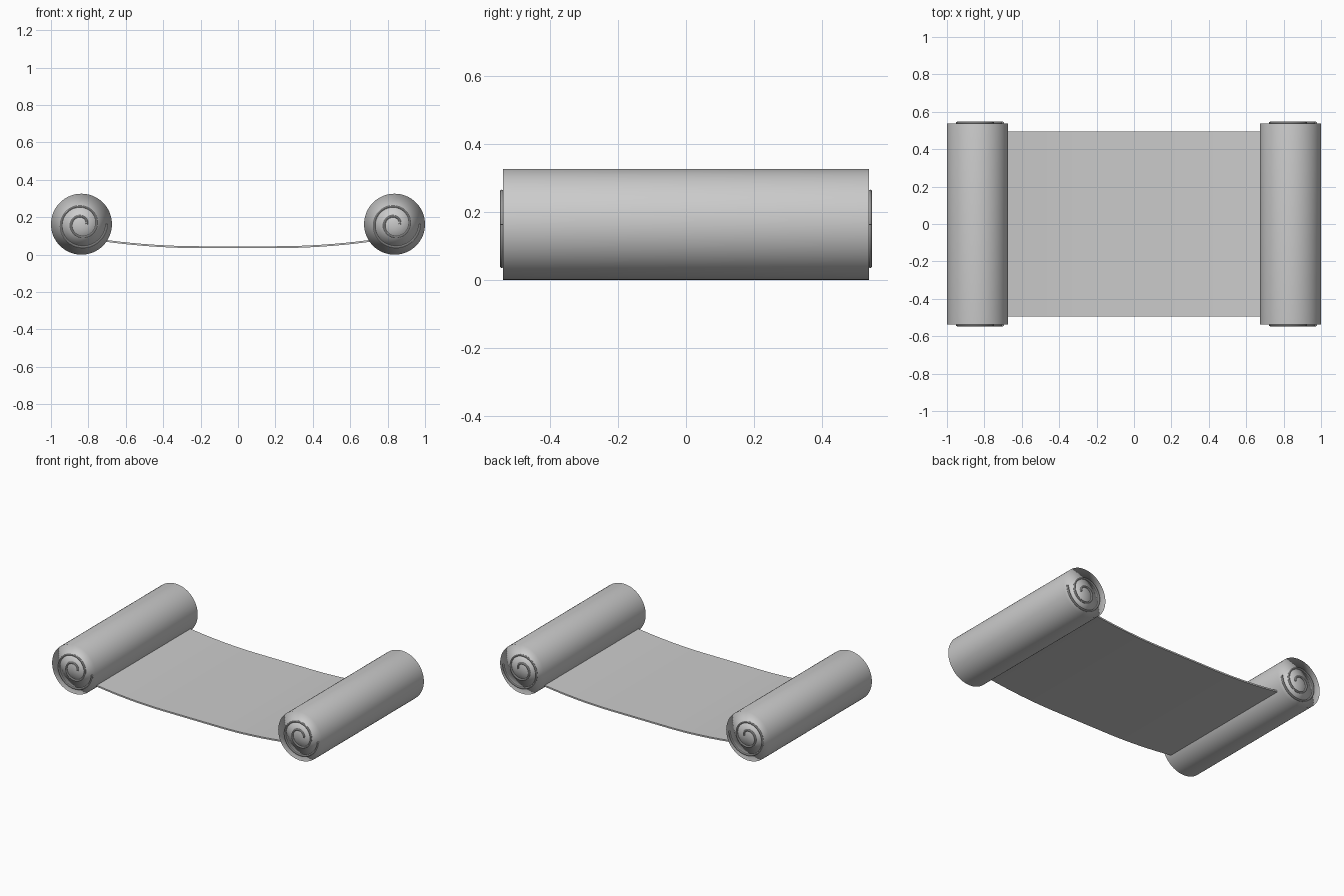
import bpy, bmesh, math

if "Cube" in bpy.data.objects:
    bpy.data.objects.remove(bpy.data.objects["Cube"], do_unlink=True)

paper = bpy.data.materials.new("paper_grey")
paper.use_nodes = True
COLOR = (0.6, 0.6, 0.6, 1)
paper.diffuse_color = COLOR
paper.node_tree.nodes["Principled BSDF"].inputs["Base Color"].default_value = COLOR

R = 0.163        # roll radius
ROLL_X = 0.837   # roll centre
HALF = 0.537     # half length of a roll


def add_mesh(name, bm):
    bmesh.ops.recalc_face_normals(bm, faces=bm.faces)
    for f in bm.faces:
        f.smooth = True
    me = bpy.data.meshes.new(name)
    bm.to_mesh(me)
    bm.free()
    me.materials.append(paper)
    ob = bpy.data.objects.new(name, me)
    bpy.context.collection.objects.link(ob)
    return ob


def roll(name, cx):
    # Cylinder along y with fan caps, shading follows the large side faces
    bm = bmesh.new()
    n = 64
    angles = [2 * math.pi * i / n for i in range(n)]
    rings = [[bm.verts.new((cx + R * math.cos(a), y, R + R * math.sin(a)))
              for a in angles] for y in (-HALF, HALF)]
    hubs = [bm.verts.new((cx, y, R)) for y in (-HALF, HALF)]
    for i in range(n):
        j = (i + 1) % n
        bm.faces.new((rings[0][i], rings[0][j], rings[1][j], rings[1][i]))
        for ring, hub in zip(rings, hubs):
            bm.faces.new((ring[i], ring[j], hub))
    ob = add_mesh(name, bm)
    mod = ob.modifiers.new("weighted_normals", 'WEIGHTED_NORMAL')
    mod.mode = 'FACE_AREA'


def spiral(name, cx, y):
    # Raised two-turn coil on the end of a roll
    steps, turns = 96, 2
    cu = bpy.data.curves.new(name, 'CURVE')
    cu.dimensions = '3D'
    cu.bevel_depth = 0.006
    cu.bevel_resolution = 2
    cu.use_fill_caps = True
    sp = cu.splines.new('POLY')
    sp.points.add(steps)
    for i, p in enumerate(sp.points):
        t = i / steps
        a = 2 * math.pi * turns * t
        r = 0.028 + 0.108 * t
        p.co = (cx + r * math.cos(a), y, R + r * math.sin(a), 1)
    cu.materials.append(paper)
    ob = bpy.data.objects.new(name, cu)
    bpy.context.collection.objects.link(ob)
    bpy.ops.object.select_all(action='DESELECT')
    ob.select_set(True)
    bpy.context.view_layer.objects.active = ob
    bpy.ops.object.convert(target='MESH')
    bpy.ops.object.shade_smooth_by_angle()


for side, s in (("left", 1), ("right", -1)):
    roll(side + "_roll", s * ROLL_X)
    for end, e in (("front", -1), ("back", 1)):
        spiral(f"{side}_{end}_spiral", s * ROLL_X, e * (HALF + 0.004))

# Sagging sheet between the rolls
bm = bmesh.new()
cols, reach, width, thick = 40, 0.74, 0.495, 0.01
rows = []
for i in range(cols + 1):
    x = -reach + 2 * reach * i / cols
    z = 0.035 + 0.033 * (max(0, abs(x) - 0.2) / 0.5) ** 2
    rows.append([bm.verts.new((x, y, z + h)) for y, h in
                 ((-width, 0), (width, 0), (width, thick), (-width, thick))])
for a, b in zip(rows, rows[1:]):
    for k in range(4):
        m = (k + 1) % 4
        bm.faces.new((a[k], a[m], b[m], b[k]))
bm.faces.new(rows[0])
bm.faces.new(rows[-1])
sheet = add_mesh("sheet", bm)
bpy.ops.object.select_all(action='DESELECT')
sheet.select_set(True)
bpy.context.view_layer.objects.active = sheet
bpy.ops.object.shade_smooth_by_angle()
